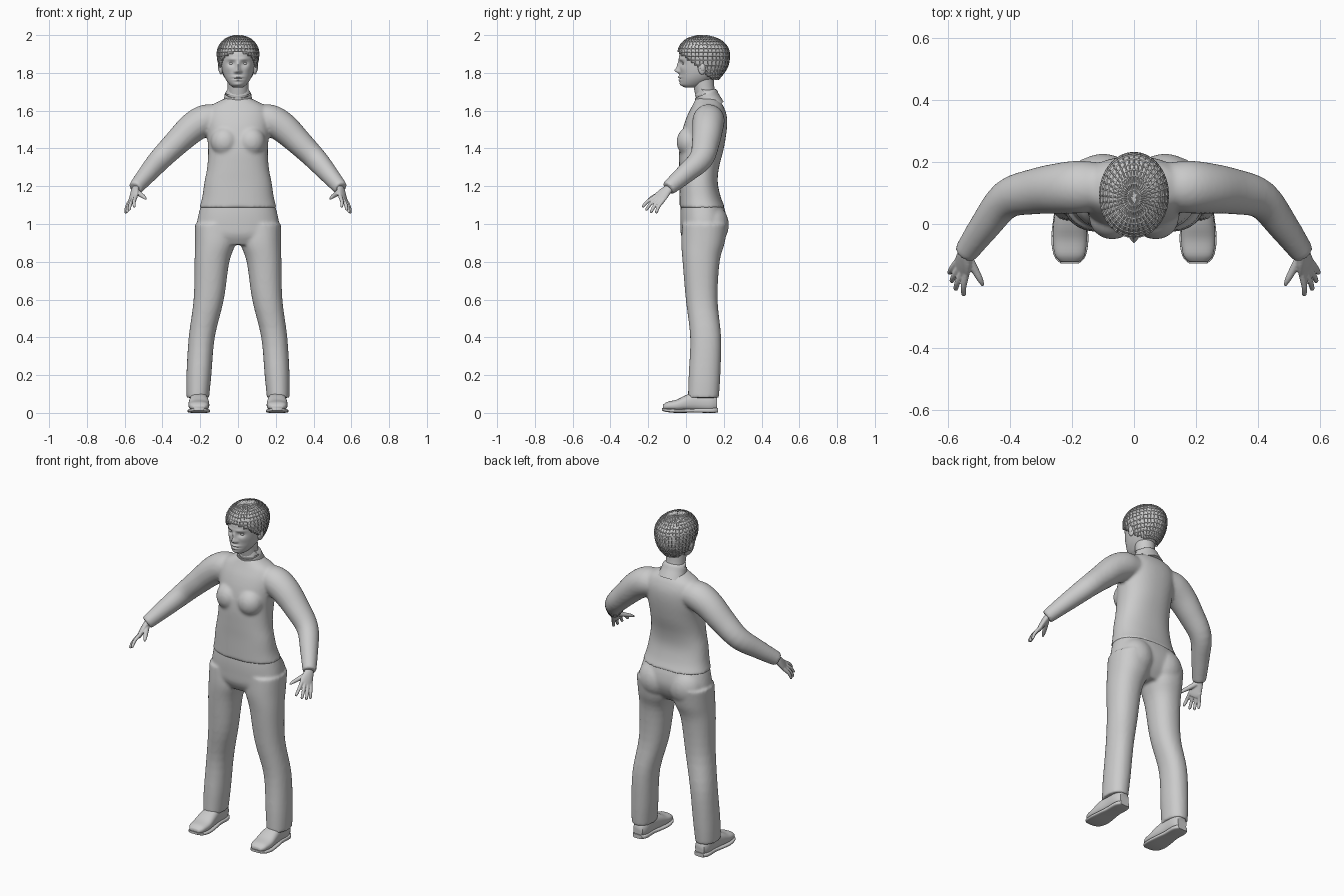
import bpy, bmesh, math
from math import exp, cos, sin, pi
from mathutils import Vector, Matrix

if "Cube" in bpy.data.objects:
    bpy.data.objects.remove(bpy.data.objects["Cube"])

GREY = (0.6, 0.6, 0.6, 1)
grey = bpy.data.materials.new("plain grey")
grey.use_nodes = True
grey.diffuse_color = GREY
grey.node_tree.nodes["Principled BSDF"].inputs["Base Color"].default_value = GREY

X, Y, Z = Vector((1, 0, 0)), Vector((0, 1, 0)), Vector((0, 0, 1))


def resample(rows, steps):
    """Catmull-Rom smoothing of rows of numbers."""
    rows = [Vector(r) for r in rows]
    out = []
    for i in range(len(rows) - 1):
        p0, p1, p2, p3 = rows[max(i - 1, 0)], rows[i], rows[i + 1], rows[min(i + 2, len(rows) - 1)]
        for k in range(steps):
            t = k / steps
            out.append(0.5 * (2 * p1 + (p2 - p0) * t + (2 * p0 - 5 * p1 + 4 * p2 - p3) * t * t
                              + (3 * p1 - p0 - 3 * p2 + p3) * t ** 3))
    return out + [rows[-1]]


def loft(bm, rows, axis=None, n=32, p=2.0, steps=4, ref=X, side=1):
    """Rows are (x, y, z, half width, half depth); rings follow the path or a fixed axis."""
    rows = resample(rows, steps)
    rings = []
    for i, r in enumerate(rows):
        c = Vector(r[:3])
        t = axis or (Vector(rows[min(i + 1, len(rows) - 1)][:3]) - Vector(rows[max(i - 1, 0)][:3])).normalized()
        u = (ref - t * ref.dot(t)).normalized()
        v = t.cross(u)
        ring = []
        for k in range(n):
            a = 2 * pi * k / n
            ca, sa = cos(a), sin(a)
            q = c + u * math.copysign(abs(ca) ** (2 / p), ca) * r[3] + v * math.copysign(abs(sa) ** (2 / p), sa) * r[4]
            ring.append(bm.verts.new((q.x * side, q.y, q.z)))
        rings.append(ring)
    for a, b in zip(rings, rings[1:]):
        for k in range(n):
            bm.faces.new((a[k], a[(k + 1) % n], b[(k + 1) % n], b[k]))
    bm.faces.new(rings[0])
    bm.faces.new(rings[-1])


def profile(rows):
    """(z, half width, front y, back y) to loft rows."""
    return [(0, (f + b) / 2, z, w, (b - f) / 2) for z, w, f, b in rows]


def ball(bm, centre, size, side=1):
    m = Matrix.Translation((centre[0] * side, centre[1], centre[2])) @ Matrix.Diagonal((*size, 1))
    bmesh.ops.create_uvsphere(bm, u_segments=24, v_segments=16, radius=1, matrix=m)


def finish(name, bm, voxel=0, smooth=0, angle=60):
    bmesh.ops.recalc_face_normals(bm, faces=bm.faces)
    me = bpy.data.meshes.new(name)
    bm.to_mesh(me)
    bm.free()
    me.materials.append(grey)
    ob = bpy.data.objects.new(name, me)
    bpy.context.collection.objects.link(ob)
    if voxel:
        mod = ob.modifiers.new("blend", "REMESH")
        mod.mode, mod.voxel_size, mod.use_smooth_shade = "VOXEL", voxel, True
        mod = ob.modifiers.new("soften", "SMOOTH")
        mod.factor, mod.iterations = 0.5, smooth
    else:
        bpy.ops.object.select_all(action="DESELECT")
        ob.select_set(True)
        bpy.context.view_layer.objects.active = ob
        bpy.ops.object.shade_smooth_by_angle(angle=math.radians(angle))
    return ob


# jumper: torso, bust and sleeves blended together
bm = bmesh.new()
loft(bm, profile([(1.085, .205, -.034, .208), (1.14, .19, -.034, .185), (1.22, .178, -.034, .168),
                  (1.3, .163, -.036, .175), (1.4, .158, -.035, .2), (1.5, .168, -.018, .216),
                  (1.57, .17, .005, .216), (1.62, .15, .03, .2), (1.65, .1, .045, .18), (1.665, .07, .05, .165)]),
     axis=Z, n=48, p=2.3)
for s in (1, -1):
    ball(bm, (.07, .02, 1.435), (.075, .07, .08), s)
    loft(bm, [(.1, .125, 1.56, .07, .075), (.17, .12, 1.55, .083, .085), (.24, .115, 1.51, .08, .082),
              (.32, .105, 1.435, .07, .074), (.41, .08, 1.345, .06, .064), (.48, -.005, 1.265, .05, .052),
              (.545, -.095, 1.188, .038, .04)], side=s)
finish("jumper", bm, .009, 6)

# collar and neck
bm = bmesh.new()
loft(bm, [(0, .13, 1.62, .085, .075), (0, .115, 1.66, .075, .066), (0, .105, 1.688, .07, .062),
          (0, .104, 1.69, .062, .055)])
finish("collar", bm, angle=40)
bm = bmesh.new()
loft(bm, [(0, .12, 1.63, .062, .058), (0, .1, 1.7, .055, .053), (0, .085, 1.8, .058, .06)])
finish("neck", bm)

# trousers: hips and legs blended together
bm = bmesh.new()
loft(bm, profile([(1.12, .19, -.025, .19), (1.06, .207, -.03, .21), (1, .218, -.03, .215),
                  (.94, .215, -.026, .195), (.89, .16, .0, .16)]), axis=Z, n=48, p=2.3)
for s in (1, -1):
    ball(bm, (.1, .135, .995), (.105, .092, .11), s)
    loft(bm, [(.118, .1, 1, .11, .12), (.12, .09, .9, .108, .115), (.138, .08, .8, .092, .098),
              (.155, .083, .6, .08, .084), (.192, .104, .4, .069, .082), (.207, .098, .2, .066, .084),
              (.213, .092, .08, .06, .082)], axis=Z, p=2.2, side=s)
finish("trousers", bm, .009, 5)

# shoes with separate soles
for s, label in ((1, "left"), (-1, "right")):
    bm = bmesh.new()
    loft(bm, [(.207, -.122, .03, .03, .012), (.207, -.1, .036, .048, .022), (.207, -.05, .04, .055, .03),
              (.207, 0, .052, .053, .042), (.207, .06, .06, .046, .052), (.207, .13, .055, .044, .05),
              (.207, .165, .05, .03, .036)], axis=Y, p=2.5, side=s)
    finish(label + "_shoe", bm)
    bm = bmesh.new()
    loft(bm, [(.207, -.128, .02, .028, .007), (.207, -.105, .014, .05, .009), (.207, -.05, .01, .06, .01),
              (.207, .02, .011, .053, .01), (.207, .07, .013, .046, .012), (.207, .14, .013, .046, .013),
              (.207, .17, .014, .03, .012)], axis=Y, p=4, side=s)
    finish(label + "_sole", bm, angle=40)

# hands: palm, thumb and four fingers
SPREAD = Vector((.05, .075, -.035)).normalized()
TIPS = [(.55, -.232, 1.09), (.577, -.214, 1.073), (.59, -.188, 1.06), (.597, -.16, 1.058)]
for s, label in ((1, "left"), (-1, "right")):
    bm = bmesh.new()
    loft(bm, [(.525, -.07, 1.21, .026, .02), (.543, -.095, 1.185, .027, .018), (.55, -.12, 1.16, .035, .016),
              (.556, -.145, 1.132, .038, .013), (.56, -.157, 1.12, .03, .01)], ref=SPREAD, side=s)
    for i, tip in enumerate(TIPS):
        base = Vector((.555, -.14, 1.137)) + SPREAD * (i - 1.5) * .018
        tip = Vector(tip)
        mid = base.lerp(tip, .55) + Vector((.004, -.003, .004))
        loft(bm, [(*base, .011, .011), (*mid, .0095, .0095), (*base.lerp(tip, .92), .008, .008),
                  (*tip, .004, .004)], n=12, ref=SPREAD, side=s)
    loft(bm, [(.538, -.105, 1.172, .016, .016), (.515, -.145, 1.155, .013, .013),
              (.497, -.178, 1.142, .01, .01), (.487, -.199, 1.131, .005, .005)], n=12, side=s)
    finish(label + "_hand", bm, .0035, 3)

# head with sculpted face: bumps are (x, z, width, height, forward push)
BUMPS = [(0, 1.812, .013, .014, .026), (0, 1.838, .01, .022, .013), (.014, 1.806, .008, .008, .009),
         (.035, 1.85, .019, .013, -.012), (.03, 1.873, .026, .008, .005), (0, 1.778, .024, .007, .011),
         (0, 1.762, .02, .007, .01), (0, 1.77, .026, .003, -.005), (0, 1.74, .022, .012, .006),
         (.05, 1.82, .02, .02, .004)]
bm = bmesh.new()
loft(bm, profile([(1.722, .024, -.005, .05), (1.738, .045, -.026, .1), (1.77, .068, -.031, .15),
                  (1.81, .083, -.032, .19), (1.86, .09, -.036, .205), (1.91, .092, -.032, .215),
                  (1.96, .075, 0, .185), (1.985, .04, .04, .14)]), axis=Z, n=112, p=2.1, steps=9)
for v in bm.verts:
    if v.co.y < .05:
        x, z = abs(v.co.x), v.co.z
        v.co.y -= sum(d * exp(-((x - bx) / w) ** 2 - ((z - bz) / h) ** 2) for bx, bz, w, h, d in BUMPS)
finish("head", bm)

bm = bmesh.new()
for s in (1, -1):
    ball(bm, (.035, -.008, 1.85), (.014, .012, .009), s)
finish("eyes", bm)
bm = bmesh.new()
for s in (1, -1):
    ball(bm, (.09, .085, 1.825), (.012, .021, .034), s)
    ball(bm, (.098, .088, 1.83), (.008, .014, .022), s)
finish("ears", bm)

# hair: close cap under a lattice of raised braids
HAIR = [(1.765, .065, .0, .17), (1.8, .086, -.02, .2), (1.84, .1, -.035, .222), (1.89, .109, -.042, .229),
        (1.93, .105, -.038, .222), (1.965, .083, -.014, .193), (1.985, .055, .018, .155), (1.996, .02, .06, .11)]
for name, n, steps in (("hair_cap", 48, 4), ("hair_braids", 36, 2)):
    bm = bmesh.new()
    loft(bm, profile(HAIR), axis=Z, n=n, steps=steps)
    low = [v for v in bm.verts if v.co.z < 1.9 - (v.co.y + .04) * .8]
    bmesh.ops.delete(bm, geom=low, context="VERTS")
    if name == "hair_braids":
        crown = [f for f in bm.faces if len(f.verts) > 4]
        bmesh.ops.poke(bm, faces=crown)
    ob = finish(name, bm)
    if name == "hair_braids":
        mod = ob.modifiers.new("strands", "WIREFRAME")
        mod.thickness, mod.use_even_offset = .008, False
    else:
        mod = ob.modifiers.new("body", "SOLIDIFY")
        mod.thickness, mod.offset = .012, -1
